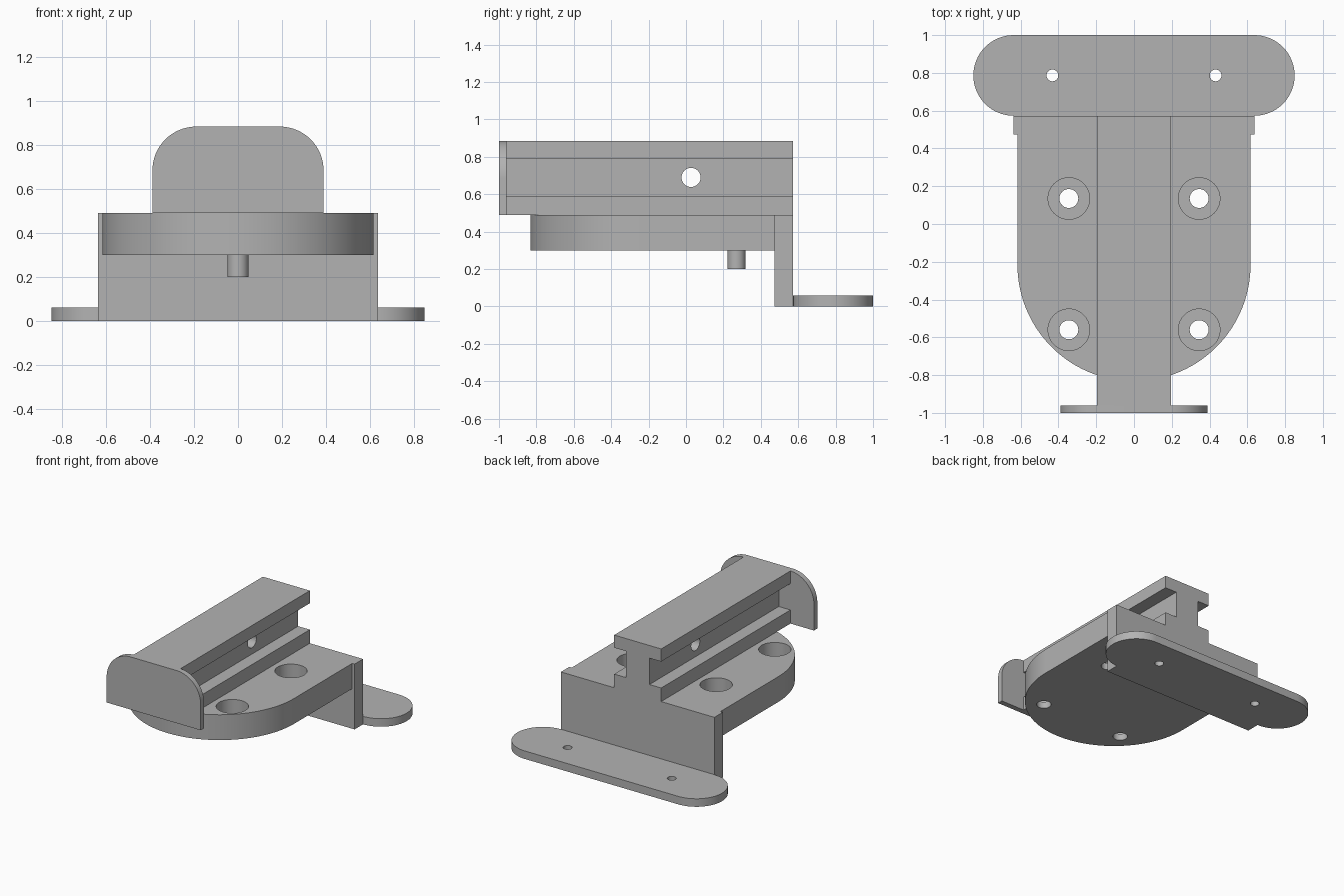
import bpy, bmesh
from math import sin, cos, pi, radians

if "Cube" in bpy.data.objects:
    bpy.data.objects.remove(bpy.data.objects["Cube"], do_unlink=True)

grey = bpy.data.materials.new("plain grey")
grey.use_nodes = True
GREY = (0.45, 0.45, 0.45, 1)
grey.diffuse_color = GREY
grey.node_tree.nodes["Principled BSDF"].inputs["Base Color"].default_value = GREY

# Maps a profile point (u, v) and a depth w onto the model axes
AXES = {"X": lambda u, v, w: (w, u, v),
        "Y": lambda u, v, w: (u, w, v),
        "Z": lambda u, v, w: (u, v, w)}


def arc(cu, cv, r, start, end, steps=32):
    angles = [radians(start + (end - start) * i / steps) for i in range(steps + 1)]
    return [(cu + r * cos(a), cv + r * sin(a)) for a in angles]


def circle(cu, cv, r):
    return arc(cu, cv, r, 0, 360, 64)[:-1]


def box(u0, u1, v0, v1):
    return [(u0, v0), (u1, v0), (u1, v1), (u0, v1)]


def prism(name, profile, axis, w0, w1):
    """Extrude a closed profile along an axis from w0 to w1."""
    bm = bmesh.new()
    place = AXES[axis]
    face = bm.faces.new([bm.verts.new(place(u, v, w0)) for u, v in profile])
    moved = bmesh.ops.extrude_face_region(bm, geom=[face], use_keep_orig=True)
    verts = [g for g in moved["geom"] if isinstance(g, bmesh.types.BMVert)]
    bmesh.ops.translate(bm, verts=verts, vec=place(0, 0, w1 - w0))
    bmesh.ops.recalc_face_normals(bm, faces=bm.faces[:])
    mesh = bpy.data.meshes.new(name)
    bm.to_mesh(mesh)
    bm.free()
    mesh.materials.append(grey)
    obj = bpy.data.objects.new(name, mesh)
    bpy.context.collection.objects.link(obj)
    return obj


def cut(obj, cutters):
    """Subtract the cutters, then remove them."""
    bpy.context.view_layer.objects.active = obj
    for c in cutters:
        mod = obj.modifiers.new("hole", "BOOLEAN")
        mod.operation = "DIFFERENCE"
        mod.solver = "EXACT"
        mod.object = c
        bpy.ops.object.modifier_apply(modifier=mod.name)
        bpy.data.objects.remove(c, do_unlink=True)


FRONT, WALL_FRONT, WALL_BACK, BACK = -1.0, 0.473, 0.573, 1.0
PLATE_LOW, PLATE_TOP, RAIL_TOP = 0.30, 0.49, 0.885
SIDES = (-1, 1)

# Base plate with a round front and four counterbored screw holes
half = 0.617
plate = prism("base_plate",
              [(half, WALL_FRONT), (-half, WALL_FRONT)]
              + arc(0, -0.215, half, 180, 360, 96), "Z", PLATE_LOW, PLATE_TOP)
holes = []
for s in SIDES:
    for y in (0.135, -0.56):
        holes.append(prism("screw_hole", circle(s * 0.345, y, 0.05), "Z", 0.2, 0.6))
        holes.append(prism("counterbore", circle(s * 0.345, y, 0.11), "Z", 0.35, 0.6))
cut(plate, holes)

# Rear wall
wall = prism("rear_wall", box(-0.637, 0.637, 0, PLATE_TOP), "Y", WALL_FRONT, WALL_BACK)

# Mounting foot with rounded ends and two holes
r = (BACK - WALL_BACK) / 2
mid = WALL_BACK + r
foot = prism("mounting_foot",
             arc(0.637, mid, r, -90, 90) + arc(-0.637, mid, r, 90, 270), "Z", 0, 0.06)
cut(foot, [prism("foot_hole", circle(s * 0.432, mid, 0.031), "Z", -0.1, 0.2)
           for s in SIDES])

# I-shaped rail with a cross hole through its web
flange, web = 0.195, 0.098
side = [(flange, PLATE_TOP), (flange, 0.592), (web, 0.592),
        (web, 0.79), (flange, 0.79), (flange, RAIL_TOP)]
rail = prism("rail", side + [(-x, z) for x, z in reversed(side)], "Y", -0.96, WALL_BACK)
cut(rail, [prism("cross_hole", circle(0.027, 0.69, 0.051), "X", -0.3, 0.3)])

# Front stop plate with rounded upper corners
w, cr = 0.39, 0.2
stop = prism("stop_plate",
             [(-w, PLATE_TOP), (w, PLATE_TOP)]
             + arc(w - cr, RAIL_TOP - cr, cr, 0, 90)
             + arc(cr - w, RAIL_TOP - cr, cr, 90, 180), "Y", FRONT, -0.96)

# Locating peg under the plate
peg = prism("locating_peg", circle(0, 0.27, 0.048), "Z", 0.2, PLATE_LOW)

# Smooth the round walls, keep the edges crisp
bpy.ops.object.select_all(action="DESELECT")
for obj in (plate, wall, foot, rail, stop, peg):
    obj.select_set(True)
bpy.context.view_layer.objects.active = plate
bpy.ops.object.shade_smooth_by_angle(angle=radians(30))
